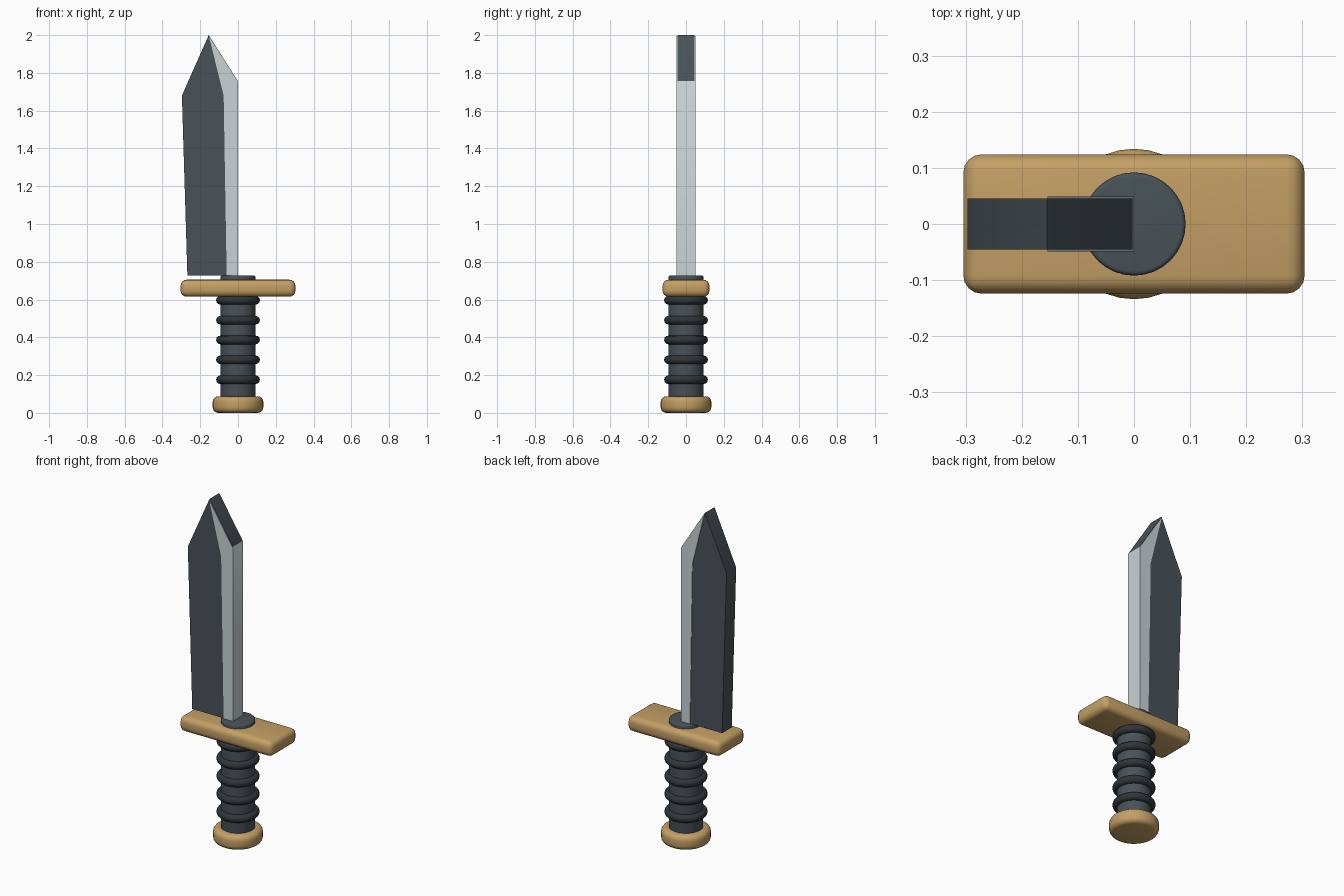
import bpy, bmesh, math

if "Cube" in bpy.data.objects:
    bpy.data.objects.remove(bpy.data.objects["Cube"])


def material(name, rgb):
    m = bpy.data.materials.new(name)
    m.diffuse_color = (*rgb, 1)
    m.use_nodes = True
    m.node_tree.nodes["Principled BSDF"].inputs["Base Color"].default_value = m.diffuse_color
    return m


TAN = material("tan", (0.55, 0.35, 0.13))
SLATE = material("slate", (0.065, 0.085, 0.10))
BLACK = material("charcoal", (0.03, 0.036, 0.04))
STEEL = material("steel", (0.58, 0.65, 0.66))


def finish(ob, name, mat, bevel=0, angle=35):
    ob.name = name
    ob.data.materials.append(mat)
    bpy.ops.object.select_all(action='DESELECT')
    ob.select_set(True)
    bpy.context.view_layer.objects.active = ob
    if bevel:
        b = ob.modifiers.new("bevel", 'BEVEL')
        b.width, b.segments, b.limit_method = bevel, 4, 'ANGLE'
        bpy.ops.object.modifier_apply(modifier="bevel")
    bpy.ops.object.shade_smooth_by_angle(angle=math.radians(angle))
    return ob


def cylinder(name, radius, z0, z1, mat, bevel):
    bpy.ops.mesh.primitive_cylinder_add(vertices=32, radius=radius, depth=z1 - z0,
                                        location=(0, 0, (z0 + z1) / 2))
    return finish(bpy.context.object, name, mat, bevel)


def prism(name, outline, half, mat):
    """Extrude an x-z outline through the thickness -half..half in y."""
    bm = bmesh.new()
    face = bm.faces.new([bm.verts.new((x, -half, z)) for x, z in outline])
    ext = bmesh.ops.extrude_face_region(bm, geom=[face])
    for v in ext["geom"]:
        if isinstance(v, bmesh.types.BMVert):
            v.co.y = half
    bmesh.ops.recalc_face_normals(bm, faces=bm.faces)
    me = bpy.data.meshes.new(name)
    bm.to_mesh(me)
    bm.free()
    ob = bpy.data.objects.new(name, me)
    bpy.context.collection.objects.link(ob)
    return finish(ob, name, mat)


# Pommel, grip and its collar above the guard
cylinder("pommel", 0.134, 0, 0.088, TAN, 0.03)
cylinder("grip", 0.092, 0.06, 0.727, SLATE, 0.008)

# Grip rings
for i in range(5):
    bpy.ops.mesh.primitive_torus_add(major_radius=0.093, minor_radius=0.023,
                                     major_segments=36, minor_segments=12,
                                     location=(0, 0, 0.176 + i * 0.105))
    finish(bpy.context.object, f"grip_ring_{i + 1}", BLACK)

# Cross guard
bpy.ops.mesh.primitive_cube_add(size=1, location=(0, 0, 0.66))
guard = bpy.context.object
guard.scale = (0.608, 0.248, 0.09)
bpy.ops.object.transform_apply(location=False, rotation=False, scale=True)
finish(guard, "guard", TAN, 0.032)

# Blade body, off-centre, with a steel cutting edge slightly thicker than it
prism("blade_body", [(-0.268, 0.727), (-0.003, 0.727), (-0.003, 1.76), (-0.155, 2.0),
                     (-0.297, 1.68)], 0.045, SLATE)
prism("blade_edge", [(-0.06, 0.727), (0, 0.727), (0, 1.752), (-0.154, 1.994),
                     (-0.076, 1.68)], 0.049, STEEL)
